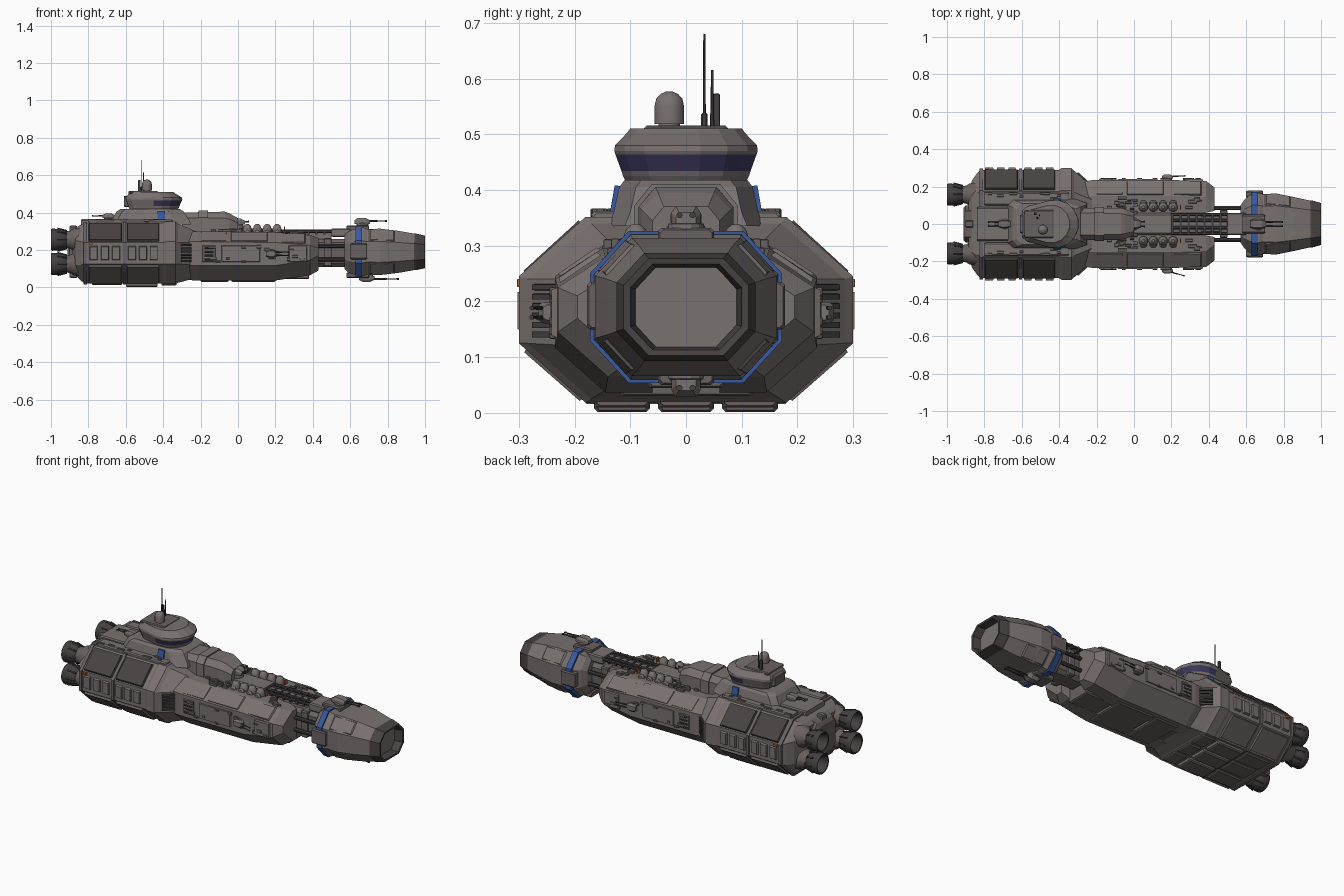
import bpy, bmesh, math, random
from mathutils import Vector, Matrix

if "Cube" in bpy.data.objects:
    bpy.data.objects.remove(bpy.data.objects["Cube"])
random.seed(4)

def mat(name, r, g, b):
    m = bpy.data.materials.new(name)
    m.diffuse_color = (r, g, b, 1)
    m.use_nodes = True
    m.node_tree.nodes["Principled BSDF"].inputs["Base Color"].default_value = m.diffuse_color
    return m

HULL = mat("hull grey", .19, .165, .16)
MID = mat("worn grey", .14, .12, .117)
PANEL = mat("dark panel", .065, .056, .054)
METAL = mat("gun metal", .055, .05, .05)
BLUE = mat("blue paint", .04, .10, .34)
GLASS = mat("window glass", .045, .04, .11)
ORANGE = mat("orange mark", .45, .12, .03)

class Part:
    """Collects shapes in one mesh, then becomes one named object."""
    def __init__(self, name, m):
        self.name, self.mats, self.bm = name, [m], bmesh.new()

    def rings(self, rings, cap=(True, True)):
        vs = [[self.bm.verts.new(p) for p in r] for r in rings]
        n = len(vs[0])
        for a, b in zip(vs, vs[1:]):
            for i in range(n):
                self.bm.faces.new((a[i], a[(i + 1) % n], b[(i + 1) % n], b[i]))
        if cap[0]: self.bm.faces.new(vs[0][::-1])
        if cap[1]: self.bm.faces.new(vs[-1])
        return self

    def oct(self, secs, cap=(True, True)):
        # sections: x, half width, flat half width, z bottom, z low, z high, z top
        return self.rings([[(x, -w, l), (x, -f, b), (x, f, b), (x, w, l), (x, w, h), (x, f, t), (x, -f, t), (x, -w, h)]
                           for x, w, f, b, l, h, t in secs], cap)

    def box(self, x0, x1, y0, y1, z0, z1, c=.006):
        c = min(c, .3 * (x1 - x0), .3 * (y1 - y0), .3 * (z1 - z0))
        def ring(x, d):
            a, b, e, f = y0 + d, y1 - d, z0 + d, z1 - d
            return [(x, a + c, e), (x, b - c, e), (x, b, e + c), (x, b, f - c), (x, b - c, f), (x, a + c, f), (x, a, f - c), (x, a, e + c)]
        return self.rings([ring(x0, c * .6), ring(x0 + c, 0), ring(x1 - c, 0), ring(x1, c * .6)])

    def tube(self, a, b, prof, n=16, cap=(True, True)):
        # prof: (fraction along a-b, radius)
        a, b = Vector(a), Vector(b)
        q = (b - a).to_track_quat('Z', 'Y')
        self.rings([[a + (b - a) * t + q @ Vector((r * math.cos(2 * math.pi * (i + .5) / n), r * math.sin(2 * math.pi * (i + .5) / n), 0))
                     for i in range(n)] for t, r in prof], cap)
        return self

    def plate(self, quad, t, inset=.006):
        q = [Vector(p) for p in quad]
        nrm = (q[1] - q[0]).cross(q[3] - q[0]).normalized()
        c = sum(q, Vector()) / 4
        if nrm.dot(c - Vector((c.x, 0, .19))) < 0: nrm = -nrm
        top = [p + (c - p).normalized() * inset + nrm * t for p in q]
        return self.rings([[p - nrm * .004 for p in q], top])

    def mirror(self):
        g = bmesh.ops.duplicate(self.bm, geom=self.bm.verts[:] + self.bm.edges[:] + self.bm.faces[:])["geom"]
        for v in g:
            if isinstance(v, bmesh.types.BMVert): v.co.y = -v.co.y
        return self

    def done(self, rule=None, mats=(), smooth=False):
        bmesh.ops.recalc_face_normals(self.bm, faces=self.bm.faces[:])
        if rule:
            for f in self.bm.faces: f.material_index = rule(f)
        me = bpy.data.meshes.new(self.name)
        self.bm.to_mesh(me); self.bm.free()
        for m in self.mats + list(mats): me.materials.append(m)
        o = bpy.data.objects.new(self.name, me)
        bpy.context.collection.objects.link(o)
        if smooth:
            bpy.ops.object.select_all(action='DESELECT')
            bpy.context.view_layer.objects.active = o
            o.select_set(True)
            bpy.ops.object.shade_smooth_by_angle(angle=math.radians(35))
        return o

# --- Rear hull with stepped frames
Part("rear_hull", HULL).oct([(-.885, .17, .12, .08, .13, .25, .30), (-.865, .235, .15, .06, .12, .25, .32), (-.84, .27, .165, .035, .12, .245, .335),
    (-.82, .29, .175, .022, .125, .24, .345), (-.40, .29, .175, .022, .125, .24, .345), (-.385, .30, .18, .018, .125, .245, .352),
    (-.335, .30, .18, .018, .125, .245, .352), (-.32, .285, .17, .025, .125, .24, .34), (-.225, .20, .13, .05, .12, .24, .30)]).done()
Part("hull_frames", MID).oct([(-.615, .297, .178, .016, .125, .241, .351), (-.60, .297, .178, .016, .125, .241, .351)]).oct(
    [(-.825, .297, .178, .016, .125, .241, .351), (-.808, .297, .178, .016, .125, .241, .351)]).done()
up, low, side = Part("radiator_panels", PANEL), Part("lower_armour", MID), Part("side_armour", HULL)
for x0, x1 in ((-.80, -.62), (-.595, -.42)):
    up.plate([(x0, .182, .339), (x1, .182, .339), (x1, .286, .244), (x0, .286, .244)], .012)
    low.plate([(x0, .18, .028), (x1, .18, .028), (x1, .285, .120), (x0, .285, .120)], .012)
    for k in range(3):
        a = x0 + k * (x1 - x0) / 3
        side.plate([(a + .006, .29, .145), (a + .05, .29, .145), (a + .05, .29, .222), (a + .006, .29, .222)], .012)
for p in (up, low, side): p.mirror().done()

# --- Intake grilles on the shoulder
g = Part("intake_grilles", METAL)
for k in range(6):
    z = .135 + k * .017
    g.plate([(-.305, .272, z), (-.25, .222, z), (-.25, .222, z + .011), (-.305, .272, z + .011)], .008, .002)
g.mirror().done()

# --- Keel plates
k = Part("keel_plates", MID)
for x0, x1, z in ((-.78, -.62, .012), (-.60, -.43, .002), (-.41, -.33, .010)):
    k.box(x0, x1, -.05, .05, z, .04).box(x0, x1, .065, .165, z, .04).box(x0, x1, -.165, -.065, z, .04)
k.done()

# --- Engines
e, inner, mount = Part("engine_nozzles", METAL), Part("engine_throats", PANEL), Part("engine_mounts", MID)
for z in (.255, .125):
    e.tube((-.87, .157, z), (-1, .157, z), [(0, .035), (.25, .035), (.35, .045), (.62, .058), (.95, .06), (1, .056), (.98, .05), (.5, .03)], 20)
    mount.tube((-.84, .157, z), (-.92, .157, z), [(0, .066), (.5, .062), (.7, .05), (1, .046)], 12)
    inner.tube((-.93, .157, z), (-.945, .157, z), [(0, .036), (1, .03)], 12)
    for i in range(8):
        c, s = math.cos(i * math.pi / 4), math.sin(i * math.pi / 4)
        e.tube((-.915, .157 + .047 * c, z + .047 * s), (-.965, .157 + .06 * c, z + .06 * s), [(0, .005), (1, .005)], 5)
for p in (e, inner, mount): p.mirror().done(smooth=True)
Part("stern_block", MID).oct([(-.912, .085, .06, .11, .14, .25, .28), (-.90, .10, .07, .10, .13, .26, .30), (-.82, .10, .07, .10, .13, .26, .34)]).box(
    -.90, -.86, -.02, .02, .05, .33).done()

# --- Mid hull: two flanks with a trench between, and a belly
fl = Part("mid_hull_flanks", HULL)
def flank(x, w, t, b, i):
    return [(x, i, b), (x, w - .09, b), (x, w, b + .08), (x, w, t - .055), (x, w - .085, t), (x, i, t)]
fl.rings([flank(-.28, .225, .30, .04, .06), flank(-.22, .235, .30, .037, .06), flank(.2, .235, .295, .037, .06),
          flank(.385, .23, .28, .065, .06), flank(.43, .195, .265, .09, .07)]).mirror().done()
Part("mid_hull_core", MID).box(-.28, .38, -.07, .07, .045, .25).box(-.28, .02, -.07, .07, .2, .31).done()
b = Part("belly_plates", MID)
for x0, x1 in ((-.2, -.05), (-.035, .2)):
    b.box(x0, x1, -.12, .12, .03, .06)
b.done()
a = Part("flank_armour", HULL)
for x0, x1 in ((-.19, -.12), (-.09, .12), (.27, .37)):
    a.plate([(x0, .235, .135), (x1, .235, .135), (x1, .235, .225), (x0, .235, .225)], .006)
for x0, x1 in ((-.2, -.06), (-.04, .16), (.2, .36)):
    z = .005 if x0 < .1 else .013
    a.plate([(x0, .155, .299 - z), (x1, .155, .299 - z), (x1, .228, .25 - z), (x0, .228, .25 - z)], .005)
a.mirror().done()
v = Part("flank_vents", METAL)
for i in range(4):
    v.box(-.18, -.13, .236, .245, .145 + i * .02, .155 + i * .02, .002)
v.mirror().done()

# --- Dorsal block and storage capsules
Part("dorsal_block", HULL).oct([(-.30, .085, .06, .29, .30, .37, .40), (-.07, .085, .055, .29, .30, .37, .405), (-.045, .08, .05, .29, .30, .365, .395),
    (0, .06, .04, .29, .30, .345, .37)]).oct([(-.21, .092, .062, .29, .30, .373, .41), (-.16, .092, .062, .29, .30, .373, .41)]).done()
c = Part("storage_capsules", HULL)
for i in range(4):
    x = .05 + i * .053
    c.tube((x, .09, .27), (x, .09, .338), [(0, .025), (.6, .025), (.88, .018), (1, .008)], 12)
    c.tube((x, .09, .29), (x, .125, .295), [(0, .02), (.8, .02), (1, .012)], 10)
c.mirror().done(smooth=True)
Part("capsule_marks", ORANGE).box(.245, .251, .078, .102, .30, .325, .001).box(-.797, -.778, .288, .303, .226, .24, .001).mirror().done()

# --- Spine truss and neck
s = Part("spine_truss", METAL)
for y in (.02, .05):
    s.tube((0, y, .30), (.6, y, .30), [(0, .009), (1, .009)], 8)
for z in (.15, .22):
    s.tube((.36, .085, z), (.6, .085, z), [(0, .011), (1, .011)], 8)
s.mirror()
for i in range(9):
    s.box(.2 + i * .043, .21 + i * .043, -.058, .058, .282, .31, .002)
s.done()
Part("spine_deck", HULL).box(0, .2, -.055, .055, .24, .315).box(.2, .5, -.016, .016, .24, .305).box(.50, .60, -.06, .06, .27, .315).done()
Part("neck_core", MID).oct([(.36, .06, .04, .11, .13, .24, .26), (.62, .06, .04, .11, .13, .24, .26)]).box(.46, .50, -.075, .075, .11, .265).done()

# --- Nose section: hollow octagon with hexagonal steps inside
def nsec(x, w, h): return (x, w, w * .6, .19 - h, .19 - h * .45, .19 + h * .45, .19 + h)
Part("nose_hull", HULL).oct([nsec(x, w, h) for x, w, h in ((.57, .10, .09), (.59, .13, .11), (.62, .155, .122), (.67, .165, .13), (.69, .16, .122),
    (.76, .163, .124), (.86, .143, .112), (.955, .122, .095))]).done()
Part("nose_rim", PANEL).oct([nsec(x, w, h) for x, w, h in ((.94, .125, .097), (.955, .125, .097), (1, .112, .087), (.998, .1, .077), (.93, .085, .068))],
    (True, True)).done()
h = Part("nose_emitter", METAL)
h.tube((.92, 0, .19), (.955, 0, .19), [(0, .072), (.45, .072), (.45, .058), (.7, .055), (.7, .045), (1, .042), (.9, .03), (.55, .024)], 6).done()
# blue band, broken by the side and top slots
Part("nose_blue_band", BLUE).oct([nsec(x, w, h) for x, w, h in ((.628, .169, .134), (.662, .172, .136))]).done()
n = Part("nose_slots", MID)
n.box(.60, .69, .14, .178, .15, .235).box(.60, .69, -.178, -.14, .15, .235).box(.58, .7, -.05, .05, .3, .332).box(.58, .7, -.05, .05, .05, .08).done()
n = Part("nose_armour", HULL)
for sz in (1, -1):
    n.plate([(.70, .104, .19 + sz * .121), (.84, .092, .19 + sz * .113), (.84, .145, .19 + sz * .056), (.70, .159, .19 + sz * .06)], .004, .01)
n.mirror().done()

# --- Command tower
def plan(z, k, sh=0):
    pts = [(-.42 + .125 * math.cos(t), .13 * math.sin(t)) for t in [math.radians(-105 + 210 * i / 9) for i in range(10)]]
    pts += [(-.57, .095), (-.6, .07), (-.6, -.07), (-.57, -.095)]
    return [(-.46 + (x + .46) * k + sh, y * k, z) for x, y in pts]
ped = Part("tower_pedestal", HULL)
ped.rings([[(x0, -y, z), (x0 + .03, -y - .03, z), (x1 - .08, -y - .03, z), (x1, -y, z), (x1, y, z), (x1 - .08, y + .03, z), (x0 + .03, y + .03, z), (x0, y, z)]
           for x0, x1, y, z in ((-.68, -.25, .11, .335), (-.675, -.26, .10, .36), (-.65, -.29, .09, .405), (-.63, -.31, .08, .418))])
ped.box(-.84, -.64, -.09, .09, .33, .365).box(-.80, -.35, .10, .17, .335, .362).box(-.80, -.35, -.17, -.10, .335, .362).done()
Part("tower_blue_stripes", BLUE).plate([(-.43, .133, .345), (-.39, .133, .345), (-.39, .122, .408), (-.43, .122, .408)], .006, .001).mirror().done()
br = Part("bridge", HULL)
br.rings([plan(.41, .82), plan(.425, .88), plan(.434, .9), plan(.464, .985), plan(.47, 1), plan(.48, .99), plan(.503, .82, -.01), plan(.51, .78, -.012)])
br.bm.faces.ensure_lookup_table()
wins = [f for f in br.bm.faces if .445 < f.calc_center_median().z < .455 and f.calc_center_median().x > -.47]
bmesh.ops.inset_individual(br.bm, faces=wins, thickness=.003, depth=-.002)
centres = [f.calc_center_median().copy() for f in wins]
br.done(lambda f: int(any((f.calc_center_median() - q).length < 1e-4 for q in centres)), [GLASS])
Part("bridge_roof", MID).box(-.585, -.43, -.075, .075, .50, .516).box(-.61, -.57, -.05, .05, .43, .49).box(-.42, -.36, -.04, .04, .49, .507).done()

# --- Sensor dome and antennas
Part("sensor_dome", HULL).tube((-.487, -.03, .51), (-.487, -.03, .577), [(0, .02), (.12, .02), (.13, .027), (.6, .027), (.8, .024), (.93, .016), (1, .005)], 16).done(smooth=True)
an = Part("antennas", METAL)
an.tube((-.517, .033, .51), (-.517, .033, .68), [(0, .006), (.15, .006), (.17, .0025), (1, .002)], 6)
an.tube((-.505, .047, .51), (-.505, .047, .615), [(0, .004), (1, .002)], 6)
an.box(-.535, -.52, .049, .061, .51, .573, .002).done()

# --- Gun turrets: base point, outward axis, size, barrel direction
def turret(name, base, u, s, d):
    p, base, u, d = Part(name, HULL), Vector(base), Vector(u), Vector(d)
    w = Vector((1, 0, 0)).cross(u)
    p.tube(base - u * s * .3, base + u * s * .4, [(0, s), (.8, s), (1, s * .85)], 12)
    def blk(x, hw, t): return [base + Vector((x, 0, 0)) + w * a + u * b for a, b in ((-hw, s * .3), (hw, s * .3), (hw, t * .7), (hw * .7, t), (-hw * .7, t), (-hw, t * .7))]
    p.rings([blk(-s * 1.3, s * .6, s * .9), blk(-s * .7, s * .8, s * 1.25), blk(s * .5, s * .8, s * 1.25), blk(s * 1.2, s * .55, s * .9)])
    p.done()
    g = Part(name + "_barrels", METAL)
    for k in (-.35, .35):
        a = base + u * s * .75 + w * s * k
        g.tube(a, a + d * s, [(0, s * .16), (.6, s * .16), (.62, s * .11), (.92, s * .11), (.93, s * .17), (1, s * .17)], 8)
    g.done()

turret("rear_turret", (-.69, 0, .362), (0, 0, 1), .027, (-3.4, 0, 0))
turret("dorsal_turret", (-.005, 0, .325), (0, 0, 1), .035, (1.8, 0, 0))
turret("nose_top_turret", (.665, 0, .33), (0, 0, 1), .033, (4, 0, 0))
turret("nose_bottom_turret", (.69, 0, .07), (0, 0, -1), .033, (5.2, 0, 0))
turret("left_turret", (.18, .235, .18), (0, 1, 0), .024, (4, .2, 0))
turret("right_turret", (.18, -.235, .18), (0, -1, 0), .024, (3.8, -1, 0))

# --- Small surface fittings
gr = Part("hull_fittings", MID)
for i in range(26):
    x, y = random.uniform(-.2, .34), random.uniform(.075, .135)
    if .0 < x < .25: continue
    t = .30 - max(0, x - .1) * .06
    gr.box(x, x + random.uniform(.02, .05), y, y + random.uniform(.008, .02), t - .015, t + random.uniform(.003, .014), .002)
for i in range(14):
    x, z = random.uniform(-.2, .33), random.uniform(.13, .21)
    gr.box(x, x + random.uniform(.015, .04), .23, .245, z, z + random.uniform(.008, .018), .002)
for i in range(10):
    x, y = random.uniform(-.8, -.4), random.uniform(.12, .16)
    gr.box(x, x + random.uniform(.02, .05), y, y + .014, .35, .367, .002)
gr.mirror().done()
